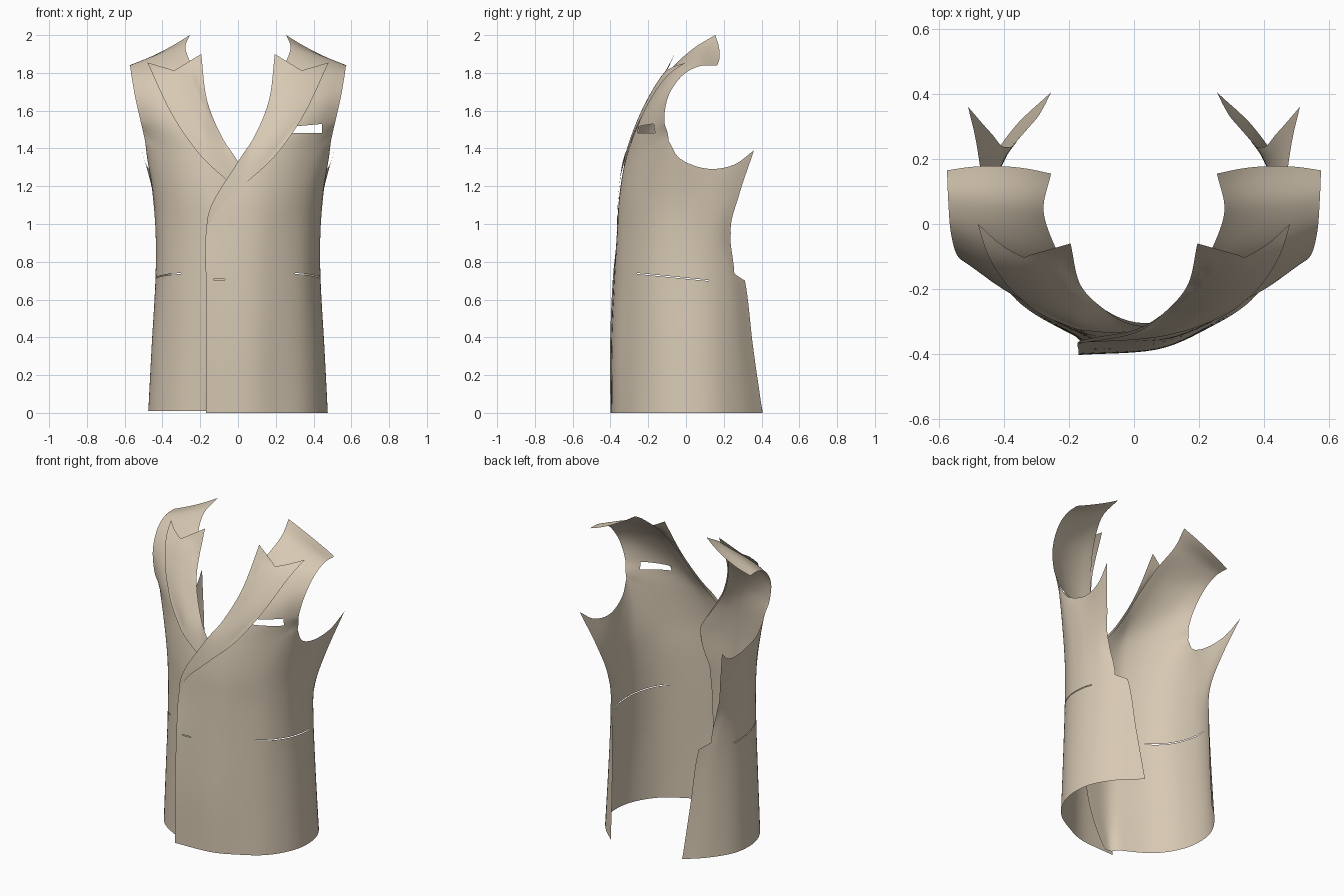
import bpy, bmesh
from mathutils import Vector as V
from mathutils.bvhtree import BVHTree

if "Cube" in bpy.data.objects:
    bpy.data.objects.remove(bpy.data.objects["Cube"])

cloth = bpy.data.materials.new("beige cloth")
cloth.diffuse_color = (0.68, 0.58, 0.45, 1)
cloth.use_nodes = True
cloth.node_tree.nodes["Principled BSDF"].inputs["Base Color"].default_value = cloth.diffuse_color


def spline(pts, t):
    """Catmull-Rom point at t, where t = 0 .. len(pts) - 1."""
    n = len(pts)
    i = min(int(t), n - 2)
    f = t - i
    p1, p2 = pts[i], pts[i + 1]
    p0 = pts[i - 1] if i > 0 else p1 * 2 - p2
    p3 = pts[i + 2] if i + 2 < n else p2 * 2 - p1
    return 0.5 * (p1 * 2 + (p2 - p0) * f + (p0 * 2 - p1 * 5 + p2 * 4 - p3) * f * f
                  + (p1 * 3 - p0 - p2 * 3 + p3) * f ** 3)


def skin(rows):
    """Quads between rows; a shorter row simply ends its strip early."""
    bm = bmesh.new()
    grid = [[bm.verts.new(p) for p in r] for r in rows]
    for a, b in zip(grid, grid[1:]):
        for j in range(min(len(a), len(b)) - 1):
            bm.faces.new((a[j], a[j + 1], b[j + 1], b[j]))
    return bm


def cut_hole(bm, planes, near):
    """Slice nearby faces by the planes (point, outward normal), drop the inside."""
    for co, no in planes:
        faces = [f for f in bm.faces if near(f.calc_center_median())]
        geom = set(faces)
        for f in faces:
            geom.update(f.verts)
            geom.update(f.edges)
        bmesh.ops.bisect_plane(bm, geom=list(geom), dist=1e-5, plane_co=co, plane_no=no)
    gone = []
    for f in bm.faces:
        c = f.calc_center_median()
        if near(c) and all((c - V(co)).dot(V(no)) < 0 for co, no in planes):
            gone.append(f)
    bmesh.ops.delete(bm, geom=gone, context='FACES')


def tuck(co):
    """Right side: narrower, cut away at the hem and pushed under the overlap."""
    if co.x < .17:
        k = .68 + .32 * max(0, min(1, (co.z - .9) / .25))
        k -= .5 * max(0, 1 - co.z / .45) ** 2
        co.x = .17 - (.17 - co.x) * k
        co.y += .05 * min(1, (.17 - co.x) / .34)
    co.z = max(co.z, .01)
    co.x = -co.x


def finish(bm, name, other_side=False):
    bm = bm.copy()
    if other_side:
        for v in bm.verts:
            tuck(v.co)
        bmesh.ops.reverse_faces(bm, faces=bm.faces[:])
    for f in bm.faces:
        f.smooth = True
    me = bpy.data.meshes.new(name)
    bm.to_mesh(me)
    me.materials.append(cloth)
    bpy.context.collection.objects.link(bpy.data.objects.new(name, me))


# Panel cross-sections from front edge round to back edge: height, (x, y) points
sections = [
    (0.0, [(-.17, -.40), (.07, -.385), (.225, -.322), (.36, -.235), (.445, -.11),
           (.475, .02), (.455, .16), (.37, .295), (.255, .405)]),
    (0.35, [(-.17, -.402), (.07, -.385), (.22, -.32), (.35, -.23), (.43, -.11),
            (.457, .02), (.44, .145), (.375, .26), (.28, .355)]),
    (0.7, [(-.17, -.388), (.07, -.372), (.22, -.312), (.345, -.222), (.415, -.105),
           (.437, .02), (.425, .13), (.38, .23), (.31, .312)]),
    (0.95, [(-.17, -.362), (.07, -.362), (.22, -.308), (.345, -.218), (.415, -.105),
            (.435, .01), (.432, .1), (.418, .175), (.39, .237)]),
    (1.15, [(-.11, -.347), (.09, -.35), (.24, -.3), (.36, -.213), (.433, -.1),
            (.45, .01), (.45, .11), (.448, .205), (.44, .28)]),
]
# Row that follows the bottom of the armhole
armhole = [(.012, -.322, 1.33), (.15, -.315, 1.34), (.29, -.265, 1.36), (.41, -.182, 1.39),
           (.492, -.092, 1.44), (.48, -.03, 1.345), (.468, .11, 1.293), (.485, .25, 1.312),
           (.51, .36, 1.39)]
# Chest and shoulder rows: neck point, armhole point, bulge in the middle
upper = [
    ((.112, -.257, 1.49), (.517, -.115, 1.55), (0, -.055, 0)),
    ((.187, -.17, 1.68), (.546, -.092, 1.68), (0, -.035, 0)),
    ((.238, -.08, 1.82), (.564, -.02, 1.785), (0, -.022, .005)),
    ((.278, .04, 1.93), (.571, .07, 1.835), (0, 0, .005)),
    ((.255, .155, 2.0), (.575, .165, 1.84), (0, .018, -.012)),
]
net = [[V((x, y, z)) for x, y in pts] for z, pts in sections]
net.append([V(p) for p in armhole])
for a, b, bulge in upper:
    net.append([V(a).lerp(V(b), t) + V(bulge) * 4 * t * (1 - t) for t in (0, .25, .5, .75, 1)])
columns = [[r[j] for r in net if j < len(r)] for j in range(9)]

NU, NV = 6, 8
rows = []
for k in range(10 * NV + 1):
    v = k / NV
    ring = [spline(c, v) for c in (columns if v <= 5 else columns[:5])]
    row = []
    for m in range((len(ring) - 1) * NU + 1):
        u = m / NU
        if u > 7 and 2.01 < v < 3:            # step above the back vent
            u = 7 + (u - 7) * (1 - 0.7 * (3 - v))
        p = spline(ring, u)
        if u > 4 and v > 4:                   # round the front of the armhole
            p = p.lerp(spline(ring[4:], u - 4), v - 4)
        row.append(p)
    rows.append(row)
panel = skin(rows)
body = BVHTree.FromBMesh(panel)

# Side pocket slits, both sides
tilt = V((0, .1, 1)).normalized()
cut_hole(panel, [((0, -.26, 0), (0, -1, 0)), ((0, .12, 0), (0, 1, 0)),
                 ((0, -.07, .722), tilt), ((0, -.07, .717), -tilt)],
         lambda c: c.x > .22 and -.32 < c.y < .18 and .62 < c.z < .82)
finish(panel, "right_front_panel", True)

# Chest pocket opening and buttonhole, wearer's left only
slope = V((-.09, 0, 1)).normalized()
cut_hole(panel, [((.285, 0, 0), (-1, 0, 0)), ((.445, 0, 0), (1, 0, 0)),
                 ((.37, 0, 1.523), slope), ((.37, 0, 1.482), (.0, 0, -1))],
         lambda c: .2 < c.x < .53 and c.y < -.08 and 1.4 < c.z < 1.62)
cut_hole(panel, [((-.13, 0, 0), (-1, 0, 0)), ((-.07, 0, 0), (1, 0, 0)),
                 ((0, 0, .708), (0, 0, 1)), ((0, 0, .704), (0, 0, -1))],
         lambda c: c.x < .0 and .6 < c.z < .8)
finish(panel, "left_front_panel")

# Peaked lapels between the roll line and the outer edge
roll = [V(p) for p in ((-.172, -.364, .91), (-.145, -.362, 1.09), (0, -.335, 1.33),
                       (.09, -.275, 1.47), (.165, -.187, 1.66), (.195, -.06, 1.9))]
outer = [V(p) for p in ((-.17, -.364, .92), (-.12, -.362, 1.06), (.03, -.352, 1.205),
                        (.2, -.315, 1.365), (.35, -.225, 1.58), (.48, 0, 1.855))]
rows = []
for k in range(61):
    v = k / 12
    a, b = spline(roll, v), spline(outer, v)
    row = []
    for m in range(17):
        t = m / 16
        p = a.lerp(b, t)
        p += V((0, -.07, -.065)) * (1 - abs(2 * t - 1)) * (v / 5) ** 5   # notch
        hit = body.ray_cast(V((p.x, -2, p.z)), V((0, 1, 0)))[0]
        if hit:
            p.y = min(p.y, hit.y - .005 - .017 * (v / 5) ** 2)
        row.append(p)
    rows.append(row)
lapel = skin(rows)
finish(lapel, "left_lapel")
finish(lapel, "right_lapel", True)
